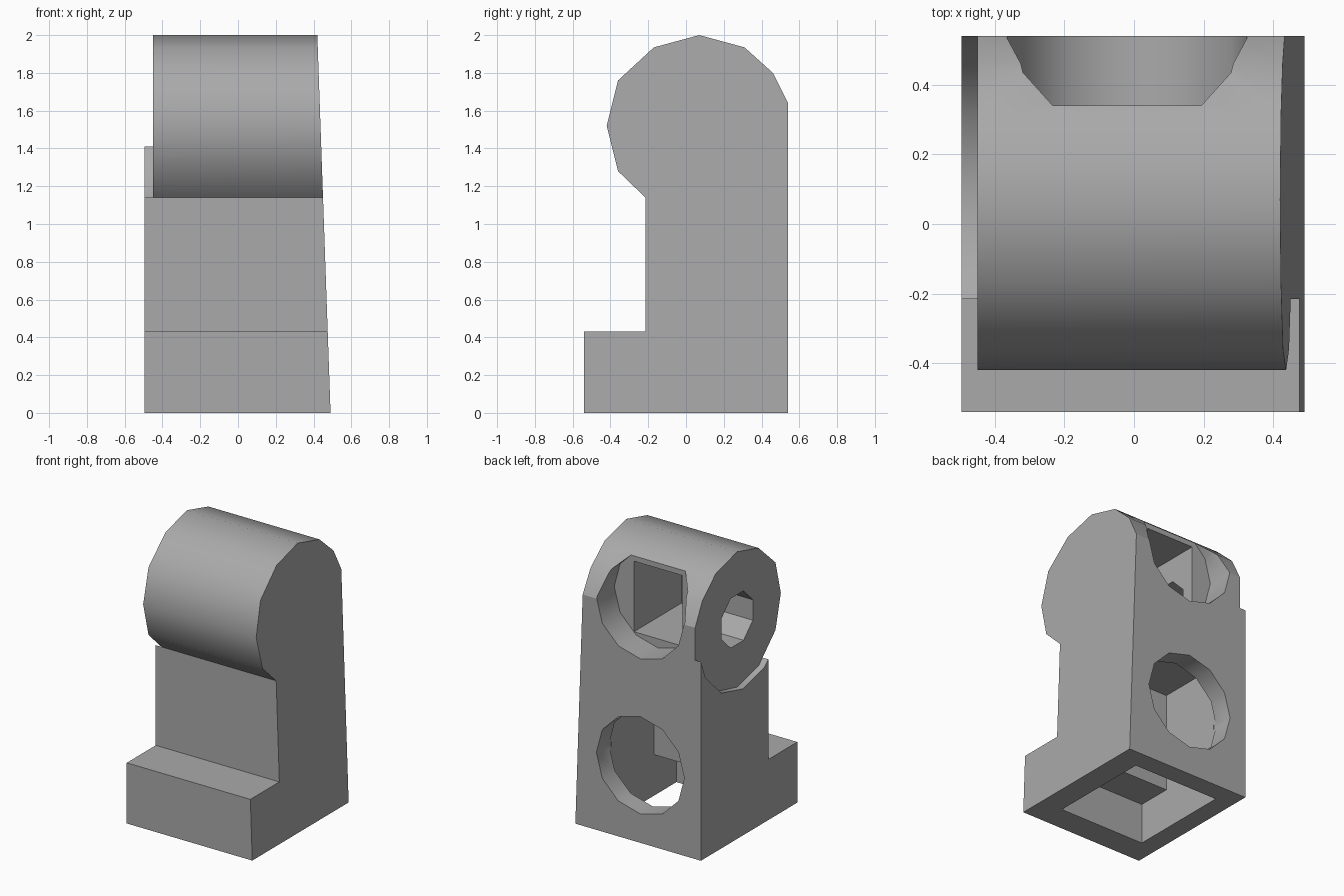
import bpy, bmesh
from math import sin, cos, tau, radians
from mathutils import Vector

if "Cube" in bpy.data.objects:
    bpy.data.objects.remove(bpy.data.objects["Cube"], do_unlink=True)

grey = bpy.data.materials.new("plain_grey")
grey.use_nodes = True
grey.diffuse_color = (0.4, 0.4, 0.4, 1)
grey.node_tree.nodes["Principled BSDF"].inputs["Base Color"].default_value = (0.4, 0.4, 0.4, 1)


def prism(name, outline, axis, low, high):
    """Extrude a 2D outline along the x or y axis."""
    def place(p, d):
        return Vector((d, p[0], p[1])) if axis == "x" else Vector((p[0], d, p[1]))
    bm = bmesh.new()
    face = bm.faces.new([bm.verts.new(place(p, low)) for p in outline])
    new = bmesh.ops.extrude_face_region(bm, geom=[face])["geom"]
    shift = place((0, 0), high - low)
    bmesh.ops.translate(bm, vec=shift, verts=[g for g in new if isinstance(g, bmesh.types.BMVert)])
    bmesh.ops.recalc_face_normals(bm, faces=bm.faces[:])
    mesh = bpy.data.meshes.new(name)
    bm.to_mesh(mesh)
    bm.free()
    mesh.materials.append(grey)
    obj = bpy.data.objects.new(name, mesh)
    bpy.context.collection.objects.link(obj)
    return obj


def ring(cx, cz, radius, sides, turn=0):
    return [(cx + radius * cos(tau * (i + turn) / sides),
             cz + radius * sin(tau * (i + turn) / sides)) for i in range(sides)]


def box(a0, a1, b0, b1):
    return [(a0, b0), (a1, b0), (a1, b1), (a0, b1)]


# Leg body: side profile with foot and rounded hip
profile = [(-.54, 0), (.54, 0), (.54, 1.64), (.46, 1.8), (.31, 1.935), (.07, 2),
           (-.17, 1.935), (-.36, 1.76), (-.42, 1.52), (-.36, 1.28), (-.215, 1.14),
           (-.215, .43), (-.54, .43)]
leg = prism("leg", profile, "x", -.495, .49)

# Outer side leans inward toward the top
for v in leg.data.vertices:
    if v.co.x > 0:
        v.co.x -= .035 * v.co.z

# Cutters: recessed hip disc, hollows, rear sockets and hip bore
hip_edge = [(-.8, 1.14), (-.215, 1.14), (-.17, 1.1), (.07, 1.04), (.31, 1.1),
            (.49, 1.28), (.54, 1.41), (.8, 1.41), (.8, 2.3), (-.8, 2.3)]
cutters = [
    prism("hip_recess_cutter", hip_edge, "x", -.7, -.45),
    prism("foot_hollow_cutter", box(-.35, .4, -.2, .29), "x", -.36, .32),
    prism("shaft_hollow_cutter", box(-.1, .4, .1, 1), "x", -.36, .32),
    prism("lower_socket_cutter", ring(-.02, .55, .345, 12), "y", .38, .8),
    prism("upper_socket_cutter", ring(-.02, 1.65, .345, 12), "y", .34, .8),
    prism("hip_hollow_cutter", box(-.21, .17, 1.37, 1.87), "y", -.19, .4),
    prism("hip_bore_cutter", ring(.07, 1.52, .19, 8, .5), "x", -.7, -.1),
]

bpy.ops.object.select_all(action="DESELECT")
bpy.context.view_layer.objects.active = leg
leg.select_set(True)
for cutter in cutters:
    cutter.hide_render = True
    mod = leg.modifiers.new(cutter.name, "BOOLEAN")
    mod.operation = "DIFFERENCE"
    mod.solver = "EXACT"
    mod.object = cutter
    bpy.ops.object.modifier_apply(modifier=mod.name)
    bpy.data.objects.remove(cutter, do_unlink=True)

# Smooth curved walls, keep the straight sides flat
bpy.ops.object.shade_smooth_by_angle(angle=radians(35))
for poly in leg.data.polygons:
    if max(abs(c) for c in poly.normal) > .999:
        poly.use_smooth = False
